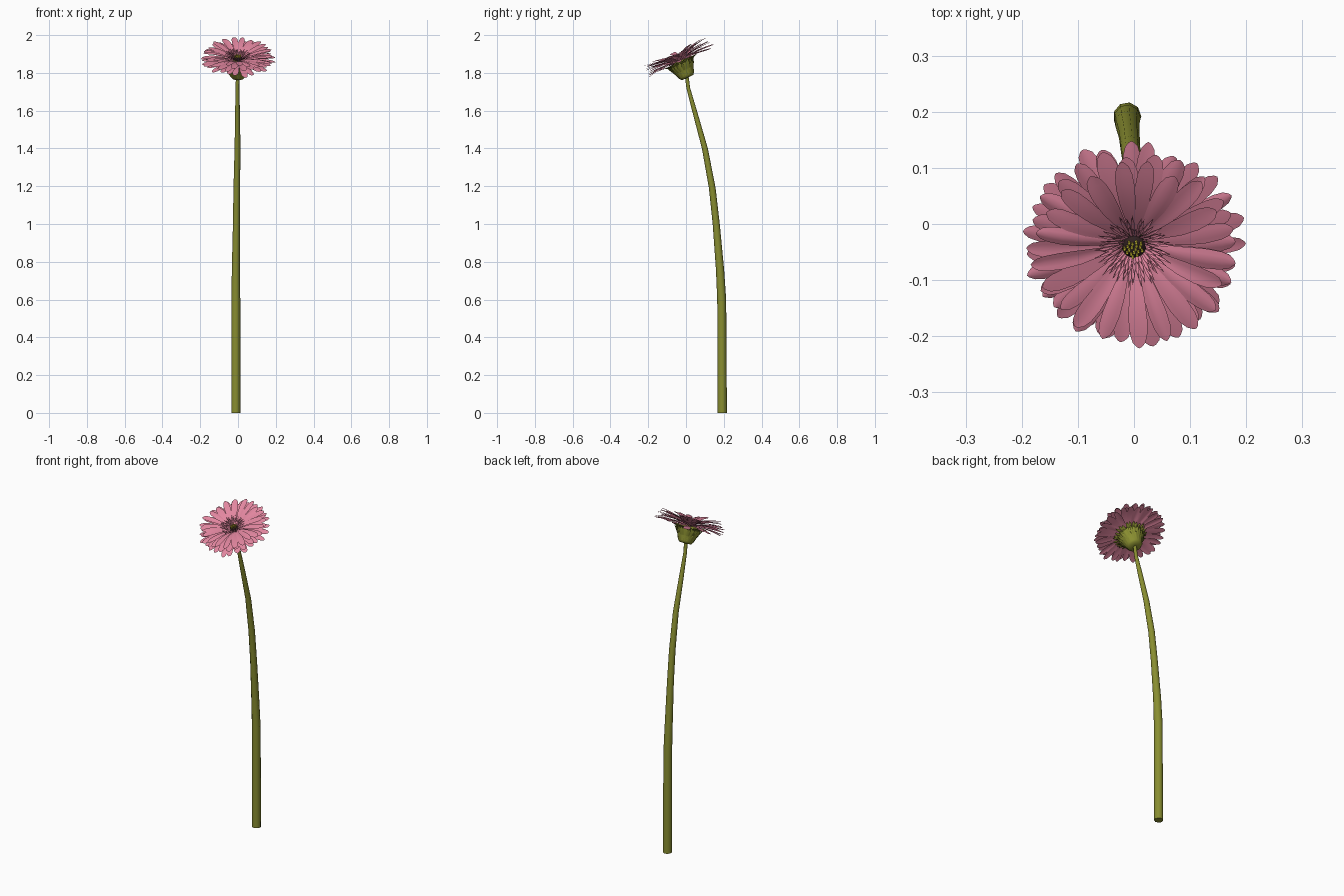
import bpy, bmesh, math, random
from mathutils import Matrix, Vector

if "Cube" in bpy.data.objects:
    bpy.data.objects.remove(bpy.data.objects["Cube"])

random.seed(4)
TAU = math.tau


def mat(name, rgb):
    m = bpy.data.materials.new(name)
    m.diffuse_color = (*rgb, 1)
    m.use_nodes = True
    m.node_tree.nodes["Principled BSDF"].inputs["Base Color"].default_value = m.diffuse_color
    return m


PINK = mat("petal pink", (0.76, 0.24, 0.35))
GREEN = mat("stem green", (0.25, 0.27, 0.03))
DARK = mat("dark centre", (0.03, 0.015, 0.015))
YELLOW = mat("pollen yellow", (0.90, 0.78, 0.05))

# Flower head frame: tilted towards the front
HEAD = Matrix.Translation((0, -0.035, 1.868)) @ Matrix.Rotation(math.radians(25), 4, 'X')


def finish(name, bm, material, matrix=None, smooth=True):
    if matrix:
        bm.transform(matrix)
    me = bpy.data.meshes.new(name)
    bm.to_mesh(me)
    bm.free()
    me.materials.append(material)
    for p in me.polygons:
        p.use_smooth = smooth and len(p.vertices) < 5
    ob = bpy.data.objects.new(name, me)
    bpy.context.collection.objects.link(ob)
    return ob


def skin(bm, rings, closed=True):
    """Join rows of points with quads."""
    rows = [[bm.verts.new(p) for p in r] for r in rings]
    for a, b in zip(rows, rows[1:]):
        n = len(a)
        for i in range(n if closed else n - 1):
            j = (i + 1) % n
            bm.faces.new((a[i], a[j], b[j], b[i]))
    return rows


def circle(c, r, n):
    return [(c[0] + r * math.cos(TAU * i / n), c[1] + r * math.sin(TAU * i / n), c[2]) for i in range(n)]


def blade(bm, ang, r0, r1, z0, z1, width, shape, channel=0.0, arch=0.0):
    """Leaf-like strip pointing outwards; shape = (position, half-width factor)."""
    rot = Matrix.Rotation(ang, 3, 'Z')
    rows = []
    for t, w in shape:
        r = r0 + (r1 - r0) * t
        z = z0 + (z1 - z0) * t + arch * math.sin(math.pi * t)
        h = width / 2 * w
        rows.append([rot @ Vector((r - 0.003 * abs(s) * t, s * h, z + channel * abs(s) * w))
                     for s in (1, 0.5, 0, -0.5, -1)])
    skin(bm, rows, closed=False)


# Stem: tapering, bending towards the front
path = [(-0.012, 0.192, 0.0, 0.025), (-0.012, 0.189, 0.6, 0.024), (-0.012, 0.180, 0.76, 0.022),
        (-0.009, 0.160, 1.0, 0.019), (-0.007, 0.139, 1.19, 0.018), (-0.003, 0.100, 1.40, 0.016),
        (-0.003, 0.045, 1.60, 0.013), (-0.003, 0.012, 1.72, 0.010), (-0.002, 0.003, 1.79, 0.010)]
bm = bmesh.new()
rows = skin(bm, [circle(p, p[3], 9) for p in path])
bm.faces.new(list(reversed(rows[0])))
bm.faces.new(rows[-1])
finish("stem", bm, GREEN)

# Green cup under the petals
profile = [(0.012, -0.103), (0.034, -0.102), (0.042, -0.092), (0.049, -0.070),
           (0.058, -0.045), (0.067, -0.022), (0.070, -0.012), (0.02, -0.004)]
bm = bmesh.new()
rows = skin(bm, [circle((0, 0, z), r, 20) for r, z in profile])
bm.faces.new(list(reversed(rows[0])))
bm.faces.new(rows[-1])
finish("cup", bm, GREEN, HEAD)

# Pointed bracts hugging the cup, the top row flaring under the petals
BRACT = [(0, 0.7), (0.5, 1), (0.8, 0.6), (1, 0.05)]
bm = bmesh.new()
for n, r0, r1, z0, z1 in ((16, 0.044, 0.063, -0.09, -0.04), (22, 0.055, 0.080, -0.06, -0.018),
                          (28, 0.064, 0.099, -0.022, -0.008)):
    for i in range(n):
        blade(bm, TAU * (i + random.uniform(-.2, .2)) / n, r0, r1 + random.uniform(-.006, .006),
              z0, z1, 0.017, BRACT, channel=0.002)
bmesh.ops.reverse_faces(bm, faces=bm.faces)
finish("bracts", bm, GREEN, HEAD)

# Three rows of petals
PETAL = [(0, 0.3), (0.2, 0.5), (0.45, 0.85), (0.68, 1.0), (0.85, 0.92), (0.95, 0.68), (1, 0.3)]
layers = [("outer_petals", 27, 0.195, -0.006, -0.004, 0.037, 0.008),
          ("middle_petals", 25, 0.192, 0.000, 0.021, 0.037, 0.008),
          ("upper_petals", 21, 0.180, 0.006, 0.044, 0.035, 0.009)]
for k, (name, n, r1, z0, z1, w, arch) in enumerate(layers):
    bm = bmesh.new()
    for i in range(n):
        ang = TAU * (i + 0.37 * k + random.uniform(-.2, .2)) / n
        blade(bm, ang, 0.025, r1 + random.uniform(-.012, .007), z0, z1 + random.uniform(-.010, .010),
              w * random.uniform(0.9, 1.1), PETAL, channel=random.uniform(-.006, .003), arch=arch)
    finish(name, bm, PINK, HEAD)

# Short narrow florets around the centre
FLORET = [(0, 0.6), (0.6, 1), (1, 0.15)]
bm = bmesh.new()
for n, r0, r1, z0, z1 in ((40, 0.026, 0.070, 0.010, 0.034), (32, 0.022, 0.052, 0.012, 0.034),
                          (24, 0.019, 0.036, 0.012, 0.030)):
    for i in range(n):
        blade(bm, TAU * (i + random.uniform(-.3, .3)) / n, r0, r1 + random.uniform(-.008, .006),
              z0, z1 + random.uniform(-.006, .006), 0.0065, FLORET, channel=0.001)
finish("inner_florets", bm, PINK, HEAD)

# Dark button centre
bm = bmesh.new()
rows = skin(bm, [circle((0, 0, z), r, 16) for r, z in ((0.023, 0.004), (0.021, 0.014), (0.012, 0.019))])
bm.faces.new(rows[-1])
finish("centre_button", bm, DARK, HEAD)

# Yellow pollen tips scattered on the button
bm = bmesh.new()
for i in range(18):
    r, a = 0.017 * math.sqrt((i + 0.5) / 18), i * 2.39996
    bmesh.ops.create_cone(bm, cap_ends=True, segments=5, radius1=0.0016, radius2=0.0026, depth=0.012,
                          matrix=Matrix.Translation((r * math.cos(a), r * math.sin(a), 0.021)))
finish("pollen_tips", bm, YELLOW, HEAD, smooth=False)
